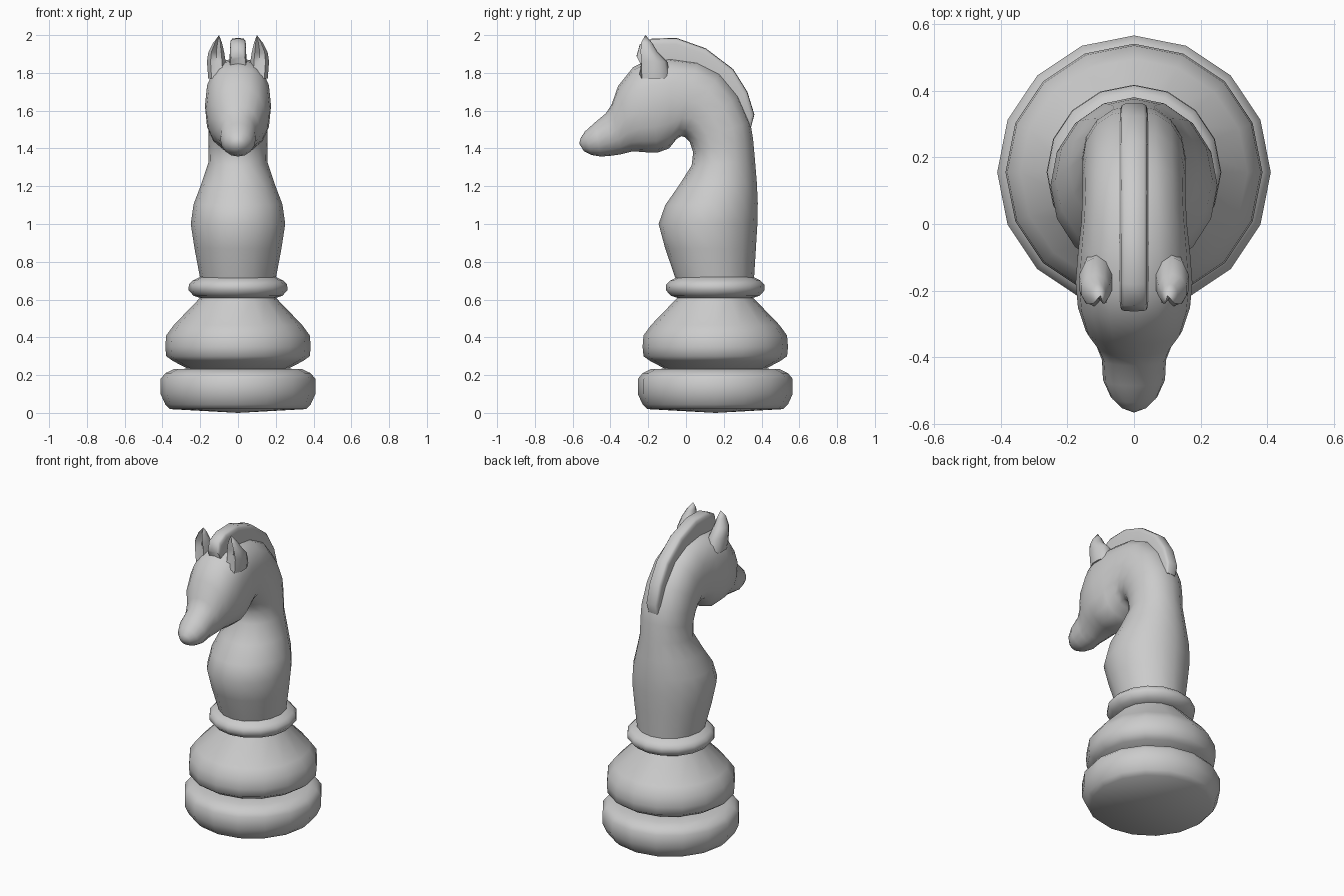
import bpy, bmesh
from math import sin, cos, pi, radians, copysign

AXIS_Y = 0.155  # turned parts stand behind the origin


def finish(name, bm, angle=60):
    bmesh.ops.recalc_face_normals(bm, faces=bm.faces)
    mesh = bpy.data.meshes.new(name)
    bm.to_mesh(mesh)
    bm.free()
    ob = bpy.data.objects.new(name, mesh)
    bpy.context.collection.objects.link(ob)
    bpy.ops.object.select_all(action='DESELECT')
    ob.select_set(True)
    bpy.context.view_layer.objects.active = ob
    bpy.ops.object.shade_smooth_by_angle(angle=radians(angle))
    return ob


def skin(name, rings, start=None, end=None, angle=60):
    """Bridge rings of points; close each end with a point or a cap."""
    bm = bmesh.new()
    vs = [[bm.verts.new(p) for p in r] for r in rings]
    n = len(vs[0])
    for a, b in zip(vs, vs[1:]):
        for i in range(n):
            j = (i + 1) % n
            bm.faces.new((a[i], a[j], b[j], b[i]))
    for ring, tip in ((vs[0], start), (vs[-1], end)):
        if tip:
            t = bm.verts.new(tip)
            for i in range(n):
                bm.faces.new((ring[i], ring[(i + 1) % n], t))
        else:
            bm.faces.new(ring)
    return finish(name, bm, angle)


def lathe(name, profile, n=16, start=None):
    rings = [[(r * cos(2 * pi * i / n), AXIS_Y + r * sin(2 * pi * i / n), z)
              for i in range(n)] for r, z in profile]
    return skin(name, rings, start)


def section(iy, iz, oy, oz, hw, power=2.0, n=16):
    """Rounded section spanning an inner and an outer point in the side plane."""
    ring = []
    for i in range(n):
        a = 2 * pi * i / n
        c, s = (copysign(abs(f) ** (2 / power), f) for f in (cos(a), sin(a)))
        t = (1 + c) / 2
        ring.append((hw * s, iy + (oy - iy) * t, iz + (oz - iz) * t))
    return ring


# Turned base: foot, body and collar
lathe("foot", [(0.36, 0.02), (0.385, 0.045), (0.41, 0.10), (0.41, 0.18),
               (0.385, 0.21), (0.34, 0.232), (0.24, 0.235)],
      start=(0, AXIS_Y, 0))
lathe("body", [(0.25, 0.225), (0.345, 0.275), (0.38, 0.30), (0.385, 0.35),
               (0.38, 0.41), (0.34, 0.465), (0.20, 0.61), (0.19, 0.63)])
lathe("collar", [(0.19, 0.605), (0.235, 0.62), (0.262, 0.65), (0.26, 0.68),
                 (0.24, 0.70), (0.20, 0.72), (0.18, 0.725)])

# Chest, arched neck and head as one loft
spine = [
    (-0.055, 0.71, 0.36, 0.71, 0.20, 2), (-0.11, 0.87, 0.37, 0.87, 0.23, 2),
    (-0.145, 1.00, 0.378, 1.00, 0.25, 2), (-0.11, 1.10, 0.38, 1.11, 0.235, 2),
    (-0.04, 1.20, 0.375, 1.22, 0.195, 2), (0.03, 1.31, 0.365, 1.34, 0.157, 2),
    (0.038, 1.38, 0.355, 1.45, 0.155, 2.1), (0.02, 1.435, 0.34, 1.54, 0.155, 2.2),
    (-0.005, 1.46, 0.28, 1.68, 0.155, 2.2), (-0.025, 1.465, 0.18, 1.80, 0.155, 2.3),
    (-0.05, 1.45, 0.06, 1.86, 0.158, 2.4), (-0.09, 1.40, -0.08, 1.88, 0.168, 2.4),
    (-0.15, 1.378, -0.20, 1.87, 0.175, 2.4), (-0.22, 1.38, -0.28, 1.83, 0.168, 2.3),
    (-0.28, 1.385, -0.36, 1.73, 0.145, 2.2), (-0.34, 1.37, -0.395, 1.63, 0.112, 2.1),
    (-0.39, 1.362, -0.425, 1.585, 0.096, 2), (-0.45, 1.357, -0.485, 1.535, 0.093, 2),
    (-0.50, 1.365, -0.535, 1.49, 0.07, 2), (-0.54, 1.385, -0.558, 1.455, 0.038, 2),
]
skin("neck_and_head", [section(*s) for s in spine], end=(0, -0.565, 1.425))

# Crest of hair running from forehead to nape
crest = [
    (0.27, 1.49, 0.345, 1.515, 0.035), (0.25, 1.53, 0.362, 1.58, 0.042),
    (0.22, 1.60, 0.325, 1.70, 0.044), (0.17, 1.68, 0.25, 1.82, 0.044),
    (0.06, 1.75, 0.105, 1.93, 0.044), (-0.06, 1.78, -0.05, 1.985, 0.044),
    (-0.14, 1.78, -0.18, 1.982, 0.044), (-0.18, 1.77, -0.245, 1.95, 0.044),
    (-0.19, 1.74, -0.262, 1.89, 0.042),
]
skin("mane", [section(*s, 5) for s in crest], angle=50)

# Pointed ears, hollowed at the front
for side, label in ((1, "left"), (-1, "right")):
    rings = []
    for x, y, z, rx, ry, hollow in ((0.11, -0.165, 1.77, 0.05, 0.085, 0),
                                    (0.115, -0.175, 1.86, 0.052, 0.075, 0.03),
                                    (0.115, -0.20, 1.91, 0.044, 0.05, 0.045),
                                    (0.108, -0.212, 1.96, 0.024, 0.032, 0.025)):
        ring = []
        for i in range(10):
            a = 2 * pi * i / 10 - pi / 2
            dent = hollow if i == 0 else 0
            ring.append((side * (x + rx * cos(a)), y + ry * sin(a) + dent, z))
        rings.append(ring)
    skin(label + "_ear", rings, end=(side * 0.10, -0.215, 2.0))
